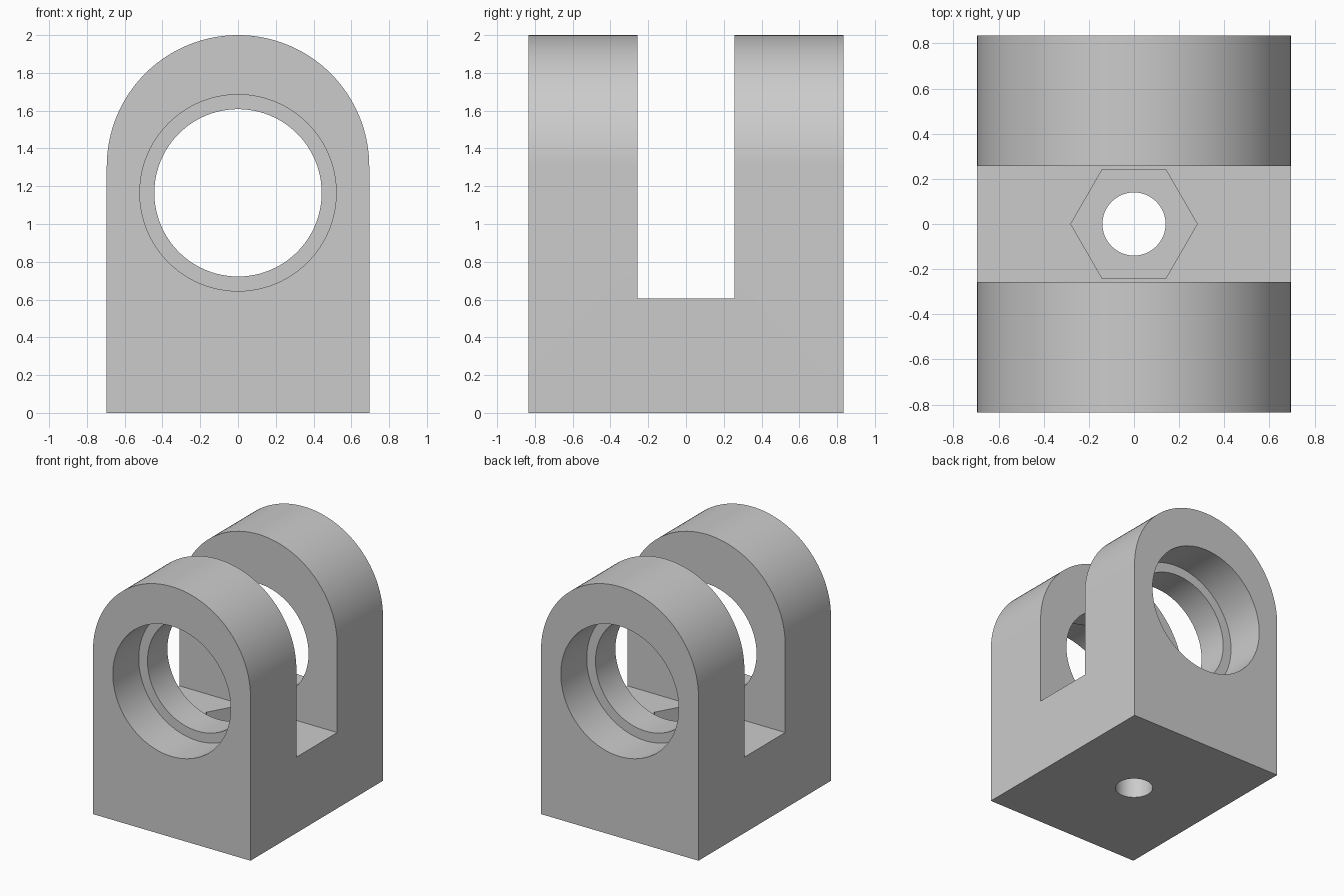
import bpy, bmesh, math
from mathutils import Matrix, Vector

cube = bpy.data.objects.get("Cube")
if cube:
    bpy.data.objects.remove(cube, do_unlink=True)

# Main dimensions
HALF_W, HALF_D, HEIGHT = 0.695, 0.835, 2.0
SLOT_HALF, SLOT_FLOOR = 0.257, 0.605
BORE_Z, BORE_R, RECESS_R, RECESS_DEPTH = 1.165, 0.443, 0.52, 0.327
HEX_R, HEX_DEPTH, BOLT_R = 0.28, 0.2, 0.14

grey = bpy.data.materials.new("plain grey")
grey.use_nodes = True
colour = (0.6, 0.6, 0.6, 1)
grey.diffuse_color = colour
grey.node_tree.nodes["Principled BSDF"].inputs["Base Color"].default_value = colour


def make_object(name, bm):
    bmesh.ops.recalc_face_normals(bm, faces=bm.faces[:])
    mesh = bpy.data.meshes.new(name)
    bm.to_mesh(mesh)
    bm.free()
    obj = bpy.data.objects.new(name, mesh)
    bpy.context.collection.objects.link(obj)
    mesh.materials.append(grey)
    return obj


def prism(name, radius, length, centre, sides, along_y=False):
    bm = bmesh.new()
    turn = Matrix.Rotation(math.pi / 2, 4, 'X') if along_y else Matrix()
    bmesh.ops.create_cone(bm, cap_ends=True, segments=sides, radius1=radius,
                          radius2=radius, depth=length,
                          matrix=Matrix.Translation(centre) @ turn)
    return make_object(name, bm)


def box(name, size, centre):
    bm = bmesh.new()
    bmesh.ops.create_cube(bm, size=1, matrix=Matrix.Translation(centre)
                          @ Matrix.Diagonal((*size, 1)))
    return make_object(name, bm)


# Round-topped block, extruded front to back
bm = bmesh.new()
steps = 64
outline = [(-HALF_W, 0), (HALF_W, 0)]
for i in range(steps + 1):
    a = math.pi * i / steps
    outline.append((HALF_W * math.cos(a), HEIGHT - HALF_W + HALF_W * math.sin(a)))
face = bm.faces.new([bm.verts.new((x, -HALF_D, z)) for x, z in outline])
extruded = bmesh.ops.extrude_face_region(bm, geom=[face])
bmesh.ops.translate(bm, vec=Vector((0, 2 * HALF_D, 0)),
                    verts=[v for v in extruded["geom"] if isinstance(v, bmesh.types.BMVert)])
bracket = make_object("clevis_bracket", bm)

# Slot, cross bore, bolt hole and hexagonal pocket
cutters = [
    box("slot_cutter", (2, 2 * SLOT_HALF, 2), (0, 0, SLOT_FLOOR + 1)),
    prism("bore_cutter", BORE_R, 3, (0, 0, BORE_Z), 96, True),
    prism("bolt_hole_cutter", BOLT_R, 2, (0, 0, 0), 48),
]
hexagon = prism("hex_pocket_cutter", HEX_R, 2 * HEX_DEPTH, (0, 0, SLOT_FLOOR), 6)
hexagon.data.transform(Matrix.Rotation(math.pi / 2, 4, 'Z'))
# Keep two hexagon corners on the x axis
if not any(abs(v.co.y) < 0.001 for v in hexagon.data.vertices):
    hexagon.data.transform(Matrix.Rotation(math.pi / 6, 4, 'Z'))
cutters.append(hexagon)

# Wider bearing recess in each outer face
for side, label in ((-1, "front"), (1, "back")):
    y = side * (HALF_D - RECESS_DEPTH + 0.5)
    cutters.append(prism(label + "_recess_cutter", RECESS_R, 1, (0, y, BORE_Z), 96, True))

bpy.ops.object.select_all(action='DESELECT')
bpy.context.view_layer.objects.active = bracket
bracket.select_set(True)
for cutter in cutters:
    cutter.hide_render = True
    mod = bracket.modifiers.new(cutter.name, 'BOOLEAN')
    mod.operation, mod.solver, mod.object = 'DIFFERENCE', 'EXACT', cutter
    bpy.ops.object.modifier_apply(modifier=mod.name)
    bpy.data.objects.remove(cutter, do_unlink=True)

bpy.ops.object.shade_smooth_by_angle(angle=math.radians(30))
